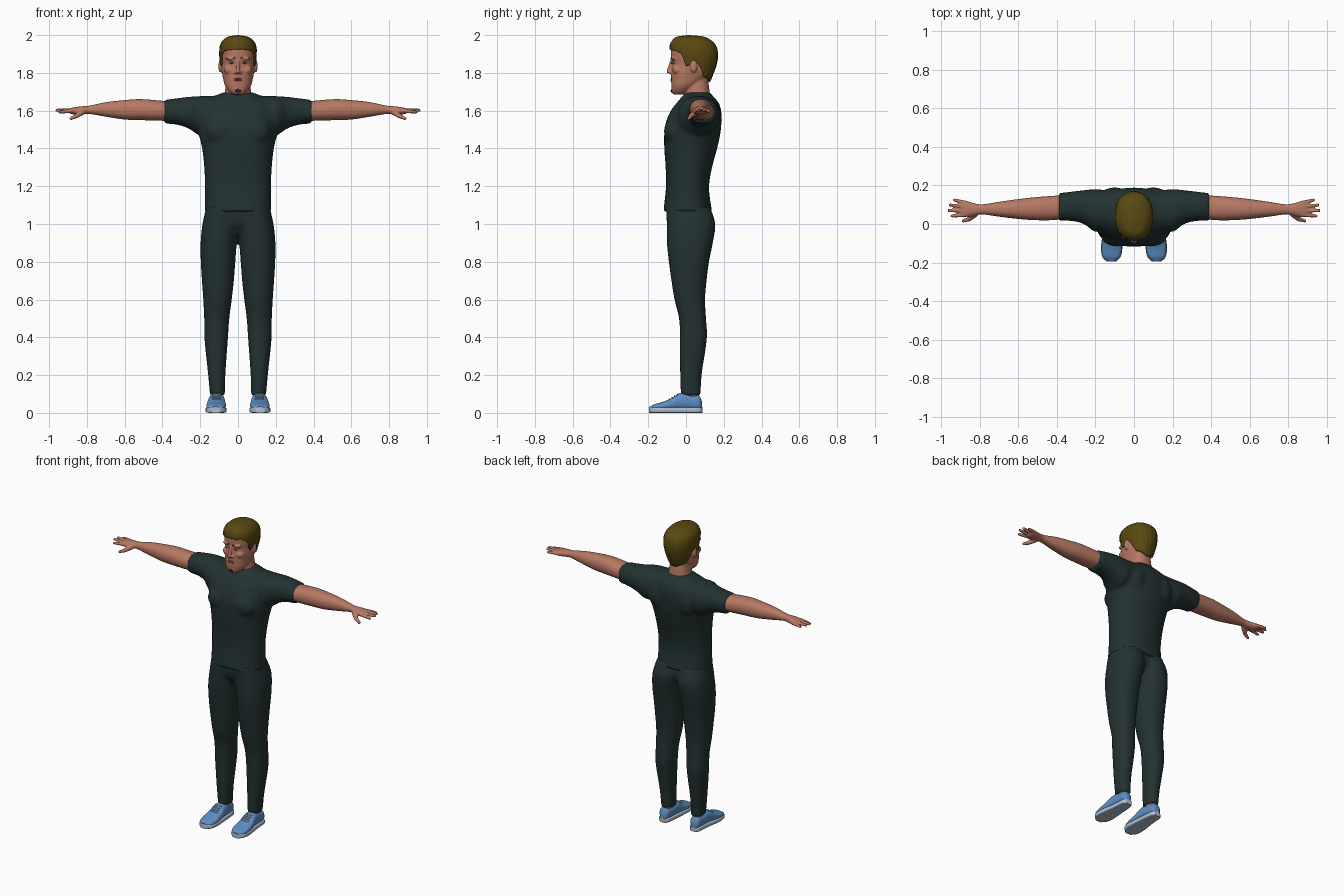
import bpy, bmesh, math
from mathutils import Vector, Matrix

default = bpy.data.objects.get("Cube")
if default:
    bpy.data.objects.remove(default)


def material(name, r, g, b):
    m = bpy.data.materials.new(name)
    m.use_nodes = True
    m.diffuse_color = (r, g, b, 1)
    bsdf = next(n for n in m.node_tree.nodes if n.type == 'BSDF_PRINCIPLED')
    bsdf.inputs["Base Color"].default_value = (r, g, b, 1)
    bsdf.inputs["Roughness"].default_value = 0.8
    return m


CLOTH = material("dark cloth", .017, .032, .032)
SKIN = material("skin", .47, .19, .125)
HAIR = material("brown hair", .1, .065, .006)
LIP = material("lip", .33, .1, .075)
DARK = material("dark stubble and iris", .02, .014, .012)
WHITE = material("eye white", .5, .42, .38)
BLUE = material("shoe blue", .11, .27, .55)
PALE = material("shoe sole pale", .42, .52, .62)
TOE = material("shoe toe grey", .022, .03, .038)
RUBBER = material("black rubber", .008, .006, .006)


def spline(rows, steps):
    """Smoothly interpolate table rows along their first column."""
    last = len(rows) - 1

    def slope(i):
        a, b = rows[max(i - 1, 0)], rows[min(i + 1, last)]
        return [(q - p) / (b[0] - a[0]) for p, q in zip(a, b)]

    out = []
    for i in range(last):
        a, b, ma, mb = rows[i], rows[i + 1], slope(i), slope(i + 1)
        h = b[0] - a[0]
        for k in range(steps):
            s = k / steps
            w = s * s * (3 - 2 * s)
            wa, wb = s * (1 - s) ** 2 * h, s * s * (s - 1) * h
            out.append([p + (q - p) * w + m * wa + n * wb
                        for p, q, m, n in zip(a, b, ma, mb)])
    return out + [list(rows[-1])]


def oval(angle, lo, hi, lo2, hi2, power):
    """Point on a superellipse that fills the given extents."""
    c, s = math.cos(angle), math.sin(angle)
    u = math.copysign(abs(c) ** (2 / power), c)
    v = math.copysign(abs(s) ** (2 / power), s)
    return (lo + hi + u * (hi - lo)) / 2, (lo2 + hi2 + v * (hi2 - lo2)) / 2


def loft(bm, axis, rows, n=36, power=2.2, steps=6):
    """Rows are (position on axis, low, high, low, high)."""
    rings = []
    for t, *ext in spline(rows, steps):
        ring = []
        for k in range(n):
            u, v = oval(math.tau * k / n, *ext, power)
            co = {'x': (t, u, v), 'y': (u, t, v), 'z': (u, v, t)}[axis]
            ring.append(bm.verts.new(co))
        rings.append(ring)
    skin_rings(bm, rings)
    bm.faces.new(rings[0])
    bm.faces.new(rings[-1])


def skin_rings(bm, rings):
    for a, b in zip(rings, rings[1:]):
        for k in range(len(a)):
            j = (k + 1) % len(a)
            bm.faces.new((a[k], a[j], b[j], b[k]))


def centred(rows):
    return [(z, -w, w, front, back) for z, w, front, back in rows]


def blob(bm, centre, radii):
    m = Matrix.Translation(centre) @ Matrix.Diagonal((*radii, 1))
    bmesh.ops.create_uvsphere(bm, u_segments=20, v_segments=12, radius=1, matrix=m)


def capsule(bm, p, q, r1, r2):
    p, q = Vector(p), Vector(q)
    for v in bmesh.ops.create_icosphere(bm, subdivisions=3, radius=1)["verts"]:
        v.co = p + v.co * r1 if v.co.dot(q - p) < 0 else q + v.co * r2


def mirror(bm):
    geom = bm.verts[:] + bm.edges[:] + bm.faces[:]
    copy = bmesh.ops.duplicate(bm, geom=geom)["geom"]
    for v in copy:
        if isinstance(v, bmesh.types.BMVert):
            v.co.x = -v.co.x


def finish(bm, name, mats, voxel=0, smooth=3, rule=None):
    """Make the object, optionally fusing its pieces into one smooth skin."""
    bmesh.ops.recalc_face_normals(bm, faces=bm.faces)
    if rule:
        bm.normal_update()
        for f in bm.faces:
            f.material_index = rule(f.calc_center_median(), f.normal)
    me = bpy.data.meshes.new(name)
    bm.to_mesh(me)
    bm.free()
    ob = bpy.data.objects.new(name, me)
    bpy.context.collection.objects.link(ob)
    if voxel:
        fuse = ob.modifiers.new("fuse", 'REMESH')
        fuse.mode, fuse.voxel_size = 'VOXEL', voxel
        relax = ob.modifiers.new("relax", 'SMOOTH')
        relax.factor, relax.iterations = .5, smooth
        graph = bpy.context.evaluated_depsgraph_get()
        ob.data = bpy.data.meshes.new_from_object(ob.evaluated_get(graph))
        ob.modifiers.clear()
    ob.data.materials.clear()
    for m in mats:
        ob.data.materials.append(m)
    bpy.ops.object.select_all(action='DESELECT')
    ob.select_set(True)
    bpy.context.view_layer.objects.active = ob
    bpy.ops.object.shade_smooth_by_angle(angle=math.radians(50))
    return ob


# Shirt: sleeves and chest mirrored, then the torso
bm = bmesh.new()
loft(bm, 'x', [(.1, -.03, .17, 1.5, 1.68), (.2, -.04, .18, 1.47, 1.677),
               (.26, 0, .175, 1.505, 1.673), (.32, .015, .168, 1.525, 1.666),
               (.39, .018, .16, 1.532, 1.657)])
blob(bm, (.085, -.065, 1.49), (.085, .052, .07))
blob(bm, (.1, .13, 1.55), (.08, .06, .1))
mirror(bm)
loft(bm, 'z', centred([
    (1.065, .178, -.12, .14), (1.1, .176, -.116, .132), (1.2, .175, -.106, .122),
    (1.3, .179, -.108, .138), (1.4, .19, -.115, .165), (1.48, .208, -.115, .182),
    (1.55, .215, -.103, .188), (1.6, .212, -.08, .186), (1.64, .2, -.05, .174),
    (1.67, .14, -.025, .15), (1.697, .078, 0, .125)]))
finish(bm, "shirt", [CLOTH], .01, 4)

# Trousers: two legs fused into a pelvis
bm = bmesh.new()
loft(bm, 'z', [(.092, .07, .148, -.027, .077), (.2, .067, .158, -.031, .083),
               (.4, .053, .178, -.032, .111), (.5, .046, .179, -.037, .106),
               (.6, .033, .184, -.061, .101), (.7, .022, .191, -.077, .109),
               (.8, .014, .197, -.091, .122), (.9, .006, .198, -.101, .142),
               (1, -.01, .188, -.102, .155), (1.09, -.02, .168, -.105, .128)])
mirror(bm)
loft(bm, 'z', centred([(.945, .1, -.05, .07), (1, .16, -.09, .12), (1.09, .168, -.105, .12)]))
finish(bm, "trousers", [CLOTH], .009, 4)

# Arms with palms, fingers and thumbs
bm = bmesh.new()
loft(bm, 'x', [(.34, .03, .15, 1.545, 1.645), (.42, .02, .146, 1.547, 1.654),
               (.52, .02, .138, 1.55, 1.661), (.6, .026, .129, 1.553, 1.656),
               (.7, .038, .115, 1.568, 1.645), (.79, .05, .102, 1.583, 1.626),
               (.83, .043, .108, 1.58, 1.623), (.87, .036, .12, 1.58, 1.617),
               (.895, .04, .12, 1.586, 1.612)])
for base, tip, reach, z in [(.047, .042, .943, 1.592), (.069, .07, .959, 1.602),
                            (.09, .098, .953, 1.604), (.11, .124, .93, 1.598)]:
    capsule(bm, (.875, base, 1.6), (reach, tip, z), .012, .008)
capsule(bm, (.825, .05, 1.592), (.855, .025, 1.572), .017, .012)
capsule(bm, (.855, .025, 1.572), (.885, .016, 1.558), .012, .008)
mirror(bm)
finish(bm, "arms", [SKIN], .0045, 2)

# Head, neck and facial forms
bm = bmesh.new()
blob(bm, (.094, .04, 1.835), (.01, .02, .033))
blob(bm, (.035, -.066, 1.876), (.03, .014, .009))
blob(bm, (.045, -.045, 1.815), (.03, .027, .025))
blob(bm, (.013, -.082, 1.802), (.008, .011, .008))
mirror(bm)
capsule(bm, (0, -.076, 1.865), (0, -.092, 1.808), .008, .0115)
blob(bm, (0, -.062, 1.706), (.028, .016, .017))
loft(bm, 'z', centred([(1.6, .09, 0, .14), (1.68, .073, -.008, .128),
                       (1.74, .064, -.005, .12), (1.8, .06, .01, .11)]))
loft(bm, 'z', centred([
    (1.685, .025, -.064, -.01), (1.7, .046, -.073, .02), (1.73, .068, -.077, .06),
    (1.77, .079, -.079, .11), (1.81, .086, -.078, .135), (1.85, .088, -.074, .147),
    (1.89, .09, -.08, .152), (1.94, .086, -.074, .142), (1.98, .055, -.035, .1)]))
finish(bm, "head", [SKIN], .0045, 3)

# Small face details
bm = bmesh.new()
blob(bm, (.034, -.066, 1.854), (.014, .012, .006))
mirror(bm)
finish(bm, "eyes", [WHITE])
bm = bmesh.new()
blob(bm, (.034, -.075, 1.854), (.005, .004, .005))
mirror(bm)
blob(bm, (0, -.076, 1.705), (.016, .005, .009))
finish(bm, "irises_and_chin_tuft", [DARK])
bm = bmesh.new()
capsule(bm, (.016, -.078, 1.879), (.05, -.066, 1.88), .004, .003)
mirror(bm)
finish(bm, "eyebrows", [HAIR])
bm = bmesh.new()
blob(bm, (0, -.074, 1.769), (.025, .009, .004))
blob(bm, (0, -.074, 1.761), (.021, .009, .005))
finish(bm, "lips", [LIP])

# Hair: a shell whose lower edge follows the hairline
CROWN = spline(centred([
    (1.74, .066, -.07, .122), (1.79, .083, -.084, .143), (1.85, .094, -.086, .163),
    (1.9, .099, -.086, .169), (1.95, .094, -.084, .156), (1.98, .072, -.066, .122),
    (1.994, .044, -.04, .085), (2, .003, .01, .02)]), 8)
HAIRLINE = [(0, 1.925), (45, 1.918), (62, 1.9), (74, 1.835), (84, 1.84),
            (92, 1.868), (108, 1.83), (125, 1.78), (181, 1.75)]


def between(table, t):
    for a, b in zip(table, table[1:]):
        if t <= b[0]:
            f = (t - a[0]) / (b[0] - a[0])
            return [p + (q - p) * f for p, q in zip(a, b)]
    return table[-1]


bm = bmesh.new()
rings = []
n, levels = 72, 26
for j in range(levels + 1):
    ring = []
    for k in range(n):
        a = 360 * k / n
        low = between(HAIRLINE, min(a, 360 - a))[1]
        rise = math.sin(math.pi / 2 * j / levels)
        z, *ext = between(CROWN, low + (2 - low) * rise)
        x, y = oval(math.radians(a - 90), *ext, 2.2)
        lock = 1 + .012 * math.sin(k * 1.9 + j * .35) * (1 - rise ** 4)
        ring.append(bm.verts.new((x * lock, .04 + (y - .04) * lock, z)))
    rings.append(ring)
skin_rings(bm, rings)
bm.faces.new(rings[-1])
hair = finish(bm, "hair", [HAIR])
shell = hair.modifiers.new("thickness", 'SOLIDIFY')
shell.thickness = .012

# Ankles
bm = bmesh.new()
loft(bm, 'z', [(.05, .082, .138, -.015, .068), (.12, .08, .14, -.018, .068)])
mirror(bm)
finish(bm, "ankles", [SKIN])

# Shoes: coloured uppers, soles and laces
LAST = [(.085, .095, .13, .02, .06), (.07, .082, .145, .015, .09),
        (.03, .075, .15, .015, .096), (-.03, .07, .156, .015, .105),
        (-.08, .066, .164, .015, .076), (-.13, .064, .168, .015, .056),
        (-.17, .074, .16, .015, .045), (-.192, .097, .138, .015, .033)]
bm = bmesh.new()
loft(bm, 'y', LAST, power=2.4)
mirror(bm)
finish(bm, "shoe_uppers", [BLUE, TOE], rule=lambda c, nrm: int(c.y < -.1))
bm = bmesh.new()
loft(bm, 'y', [(y * 1.015, lo - .003, hi + .003, 0, .03) for y, lo, hi, *_ in LAST], power=5)
mirror(bm)
finish(bm, "shoe_soles", [PALE, RUBBER], rule=lambda c, nrm: int(nrm.z < -.5 or c.z < .008))
bm = bmesh.new()
for i in range(4):
    y, z = -.045 - .014 * i, .1 - .0085 * i
    capsule(bm, (.093, y, z - .002), (.133, y, z - .002), .004, .004)
mirror(bm)
finish(bm, "shoe_laces", [PALE])
